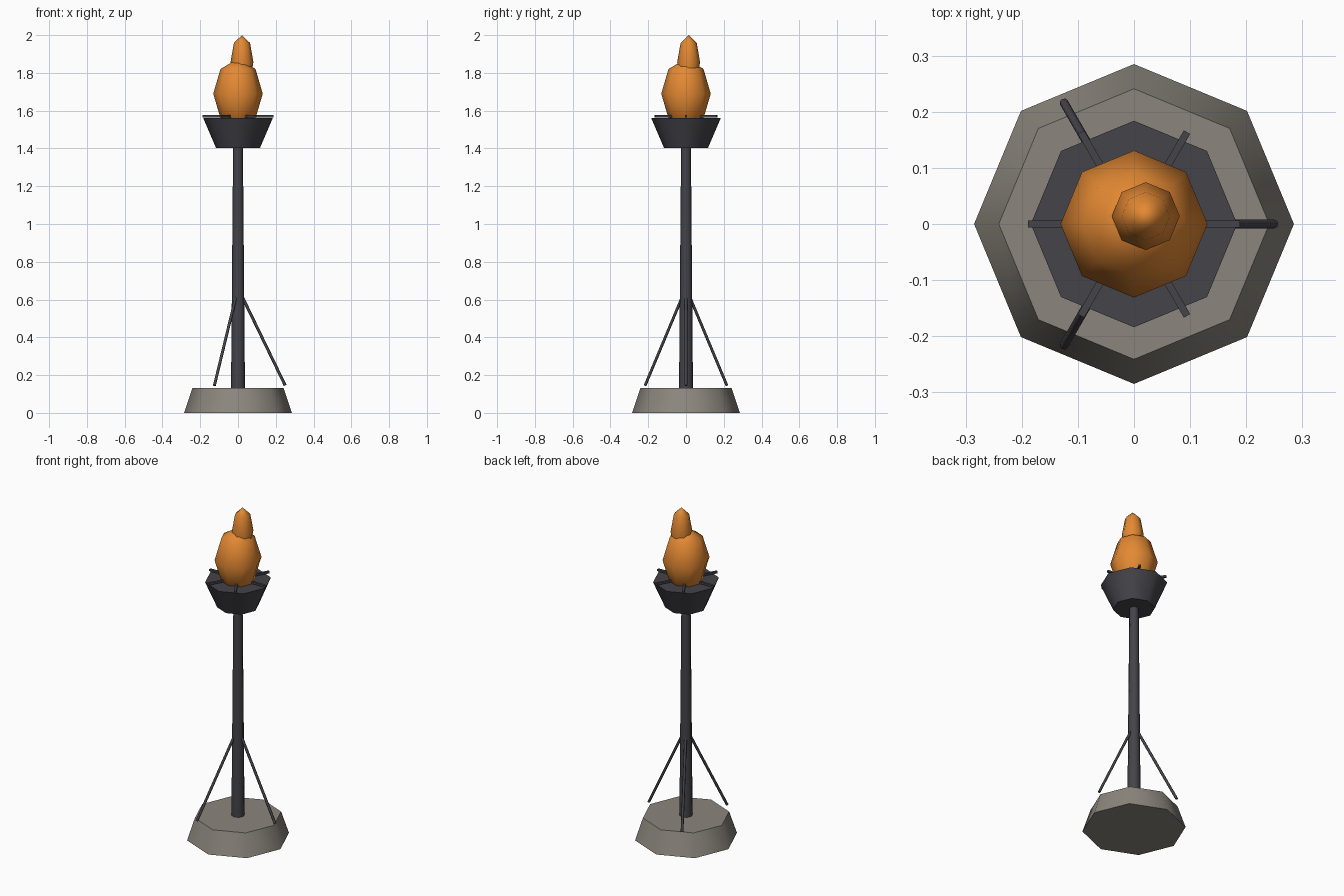
import bpy, math
from mathutils import Vector

if "Cube" in bpy.data.objects:
    bpy.data.objects.remove(bpy.data.objects["Cube"])


def material(name, rgb):
    m = bpy.data.materials.new(name)
    m.diffuse_color = (*rgb, 1)
    m.use_nodes = True
    m.node_tree.nodes["Principled BSDF"].inputs["Base Color"].default_value = m.diffuse_color
    return m


STONE = material("warm grey stone", (0.26, 0.24, 0.205))
IRON = material("dark iron", (0.058, 0.057, 0.067))
FLAME = material("orange flame", (0.77, 0.25, 0.033))


def finish(name, mat, smooth=True):
    ob = bpy.context.object
    ob.name = name
    ob.data.materials.append(mat)
    if smooth:
        bpy.ops.object.shade_smooth_by_angle(angle=math.radians(55))
    return ob


def tapered(name, mat, r1, r2, z1, z2):
    """Upright eight-sided frustum between two heights."""
    bpy.ops.mesh.primitive_cone_add(vertices=8, radius1=r1, radius2=r2, depth=z2 - z1,
                                    location=(0, 0, (z1 + z2) / 2))
    return finish(name, mat)


def rod(name, mat, a, b, r):
    """Eight-sided rod between two points."""
    a, b = Vector(a), Vector(b)
    bpy.ops.mesh.primitive_cylinder_add(vertices=8, radius=r, depth=(b - a).length,
                                        location=(a + b) / 2)
    bpy.context.object.rotation_euler = (b - a).to_track_quat('Z', 'Y').to_euler()
    return finish(name, mat)


def blob(name, mat, centre, r, h):
    """Coarse, smooth, upright ellipsoid."""
    bpy.ops.mesh.primitive_uv_sphere_add(segments=8, ring_count=4, radius=1, location=centre)
    bpy.context.object.scale = (r, r, h)
    ob = finish(name, mat, smooth=False)
    bpy.ops.object.shade_smooth()
    return ob


# Foot, pole and fire bowl
tapered("stone_base", STONE, 0.285, 0.241, 0, 0.133)
tapered("pole", IRON, 0.037, 0.026, 0.12, 1.41)
tapered("fire_bowl", IRON, 0.116, 0.184, 1.402, 1.56)

# Three slanted braces around the pole
for i in range(3):
    t = i * math.tau / 3
    c, s = math.cos(t), math.sin(t)
    rod(f"brace_{i + 1}", IRON, (0.25 * c, 0.25 * s, 0.145), (0.025 * c, 0.025 * s, 0.61), 0.0078)

# Three crossed grate bars over the bowl
for i in range(3):
    bpy.ops.mesh.primitive_cube_add(size=1, location=(0, 0, 1.571))
    bar = bpy.context.object
    bar.scale = (0.378, 0.013, 0.012)
    bar.rotation_euler.z = i * math.pi / 3
    finish(f"grate_bar_{i + 1}", IRON, smooth=False)

# Flame body with an off-centre tip
blob("flame_body", FLAME, (0, 0, 1.69), 0.131, 0.185)
blob("flame_tip", FLAME, (0.021, 0.014, 1.857), 0.0605, 0.143)
